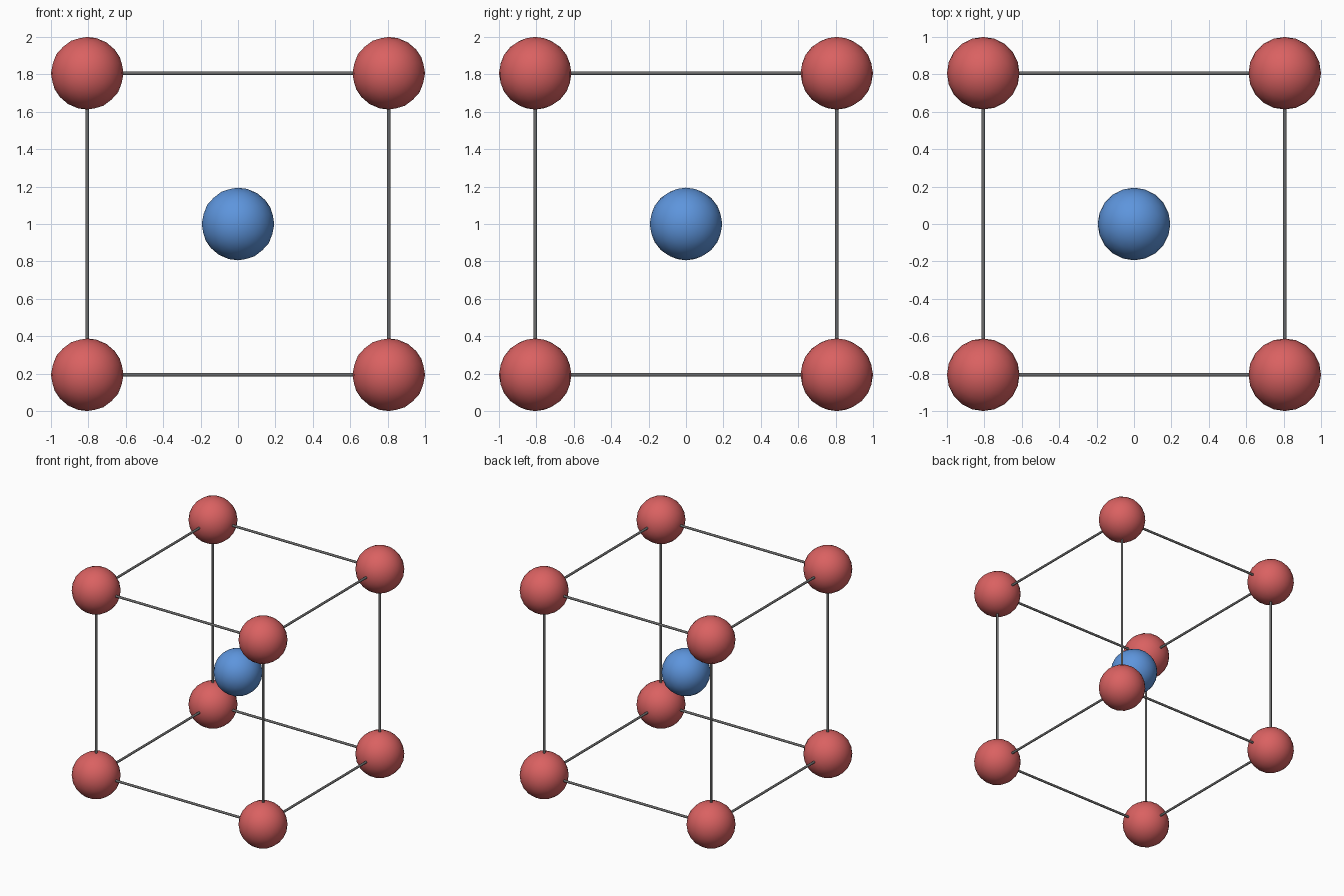
import bpy
from mathutils import Vector

if "Cube" in bpy.data.objects:
    bpy.data.objects.remove(bpy.data.objects["Cube"])

H = 0.806       # half the cell edge
R = 0.194       # ball radius
ROD_R = 0.01
CENTRE = Vector((0, 0, 1))


def material(name, rgb):
    m = bpy.data.materials.new(name)
    m.diffuse_color = (*rgb, 1)
    m.use_nodes = True
    m.node_tree.nodes["Principled BSDF"].inputs["Base Color"].default_value = m.diffuse_color
    return m


RED = material("red", (0.70, 0.12, 0.12))
BLUE = material("blue", (0.11, 0.30, 0.72))
GREY = material("dark_grey", (0.15, 0.15, 0.15))


def finish(name, mat):
    ob = bpy.context.object
    ob.name = name
    ob.data.materials.append(mat)
    bpy.ops.object.shade_smooth_by_angle()
    return ob


def ball(name, loc, mat):
    bpy.ops.mesh.primitive_ico_sphere_add(subdivisions=3, radius=R, location=loc)
    finish(name, mat)


def rod(name, a, b):
    d = b - a
    bpy.ops.mesh.primitive_cylinder_add(vertices=12, radius=ROD_R, depth=d.length,
                                        location=(a + b) / 2)
    ob = finish(name, GREY)
    ob.rotation_euler = d.to_track_quat('Z', 'Y').to_euler()


# Centre ball
ball("centre_ball", CENTRE, BLUE)

# Corner balls
SIGNS = (-1, 1)
corners = [CENTRE + H * Vector((x, y, z)) for x in SIGNS for y in SIGNS for z in SIGNS]
for i, c in enumerate(corners):
    ball(f"corner_ball_{i + 1}", c, RED)

# Edge rods: four along each axis
for axis in range(3):
    n = 0
    for c in corners:
        if c[axis] < CENTRE[axis]:
            end = c.copy()
            end[axis] += 2 * H
            n += 1
            rod(f"edge_rod_{'xyz'[axis]}_{n}", c, end)
